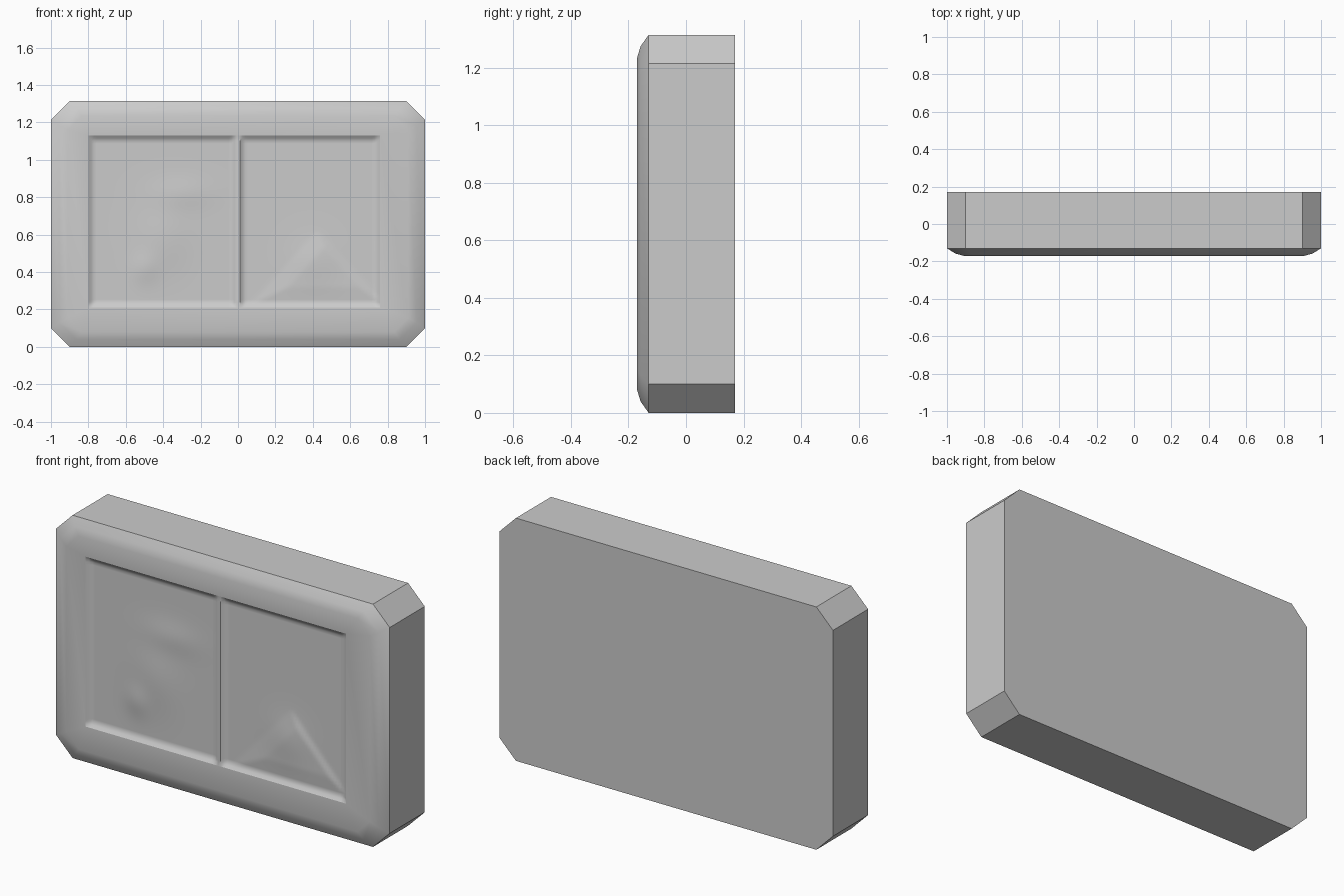
import bpy, bmesh
from math import exp, radians

if "Cube" in bpy.data.objects:
    bpy.data.objects.remove(bpy.data.objects["Cube"])

W, H, D = 1.0, 1.315, 0.17
L, R, B, T = -0.80, 0.76, 0.21, 1.13   # extent of the carved area


def finish(name, bm):
    bmesh.ops.remove_doubles(bm, verts=bm.verts, dist=0.0005)
    bmesh.ops.recalc_face_normals(bm, faces=bm.faces)
    me = bpy.data.meshes.new(name)
    bm.to_mesh(me)
    bm.free()
    ob = bpy.data.objects.new(name, me)
    bpy.context.collection.objects.link(ob)
    bpy.ops.object.select_all(action='DESELECT')
    bpy.context.view_layer.objects.active = ob
    ob.select_set(True)
    bpy.ops.object.shade_smooth_by_angle(angle=radians(38))
    return ob


def octagon(x0, x1, z0, z1, c):
    return [(x0 + c, z0), (x1 - c, z0), (x1, z0 + c), (x1, z1 - c),
            (x1 - c, z1), (x0 + c, z1), (x0, z1 - c), (x0, z0 + c)]


def bump(x, z, cx, cz, rx, rz, h):
    return h * exp(-((x - cx) / rx) ** 2 - ((z - cz) / rz) ** 2)


def ramp(d, w):
    return max(0.0, min(1.0, d / w))


def surface_y(x, z):
    # two shallow panels with a narrow bar between them
    edge = min(x - L, R - x, z - B, T - z)
    sunk = min(ramp(edge, 0.025), ramp(abs(x) - 0.012, 0.018))
    y = -0.163 + 0.018 * sunk
    relief = (bump(x, z, -0.40, 0.58, 0.14, 0.18, 0.012)
              + bump(x, z, -0.50, 0.42, 0.07, 0.08, 0.008)
              + bump(x, z, -0.30, 0.82, 0.16, 0.08, 0.007)
              + bump(x, z, 0.40, 0.46, 0.12, 0.12, 0.008))
    # triangular mound on the right panel
    peak = min((z - 0.22) / 0.10, (0.74 - x - 0.9 * (z - 0.27)) / 0.04,
               (x - 0.06 - 0.9 * (z - 0.22)) / 0.12)
    relief += 0.008 * ramp(peak, 1)
    return y - relief * sunk


# slab with clipped corners and a sloping front border
bm = bmesh.new()
rings = [(0.17, octagon(-W, W, 0, H, 0.10)),
         (-0.13, octagon(-W, W, 0, H, 0.10)),
         (-0.158, octagon(-0.955, 0.955, 0.04, H - 0.04, 0.09)),
         (-0.17, octagon(-0.91, 0.91, 0.08, H - 0.08, 0.075)),
         (-0.163, octagon(L, R, B, T, 0.0))]
loops = [[bm.verts.new((x, y, z)) for x, z in pts] for y, pts in rings]
bm.faces.new(loops[0])
for a, b in zip(loops, loops[1:]):
    for i in range(8):
        j = (i + 1) % 8
        bm.faces.new((a[i], a[j], b[j], b[i]))
finish("plaque_body", bm)

# carved front panels
bm = bmesh.new()
nx, nz = 104, 64
grid = [[bm.verts.new((x, surface_y(x, z), z))
         for x in (L + (R - L) * i / nx for i in range(nx + 1))]
        for z in (B + (T - B) * k / nz for k in range(nz + 1))]
for k in range(nz):
    for i in range(nx):
        bm.faces.new((grid[k][i], grid[k][i + 1],
                      grid[k + 1][i + 1], grid[k + 1][i]))
# an open sheet: orient it toward the front
panel = finish("carved_panels", bm)
if panel.data.polygons[0].normal.y > 0:
    panel.data.flip_normals()
